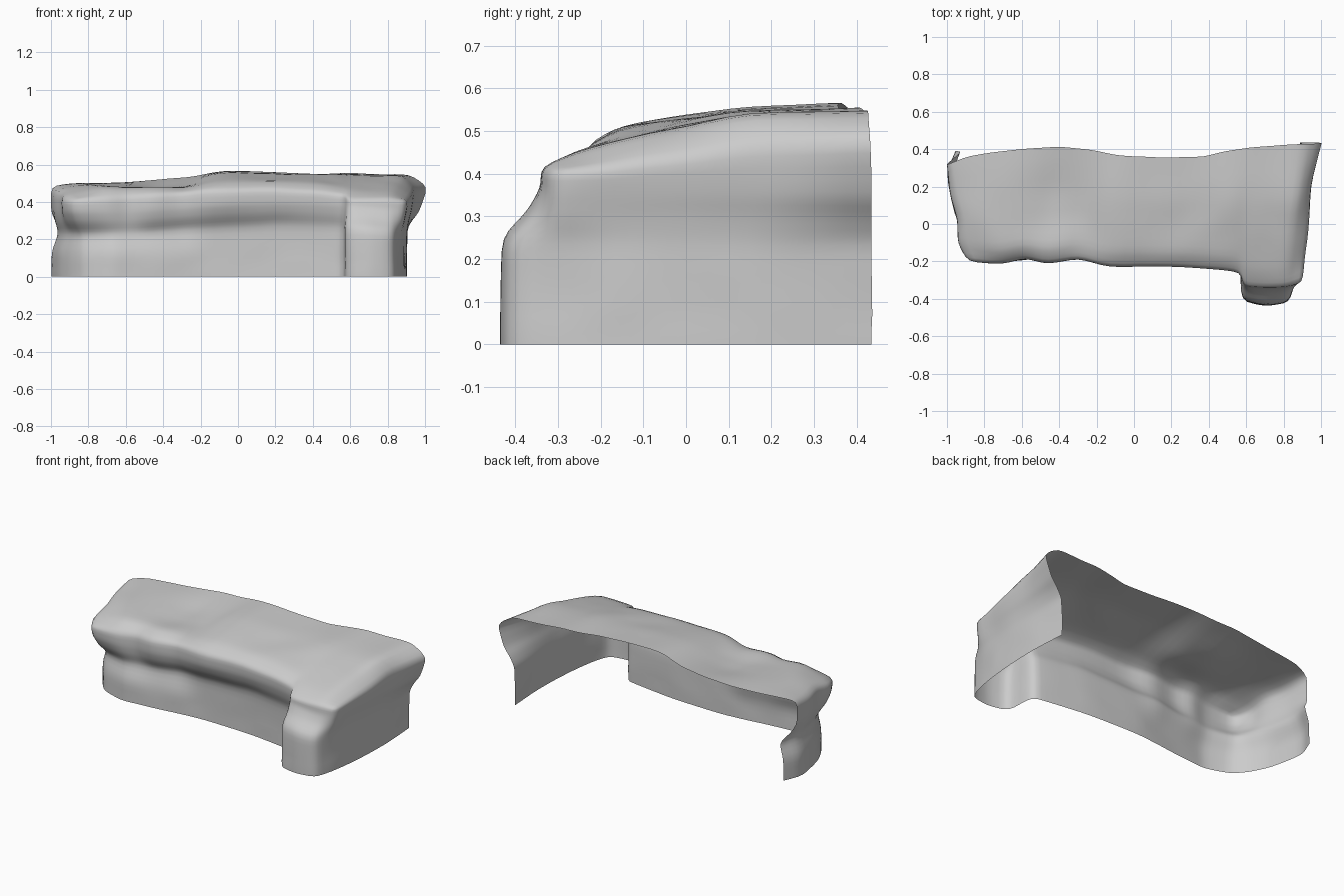
import bpy
import bmesh
from math import sin
from mathutils import Vector, noise

cube = bpy.data.objects.get("Cube")
if cube:
    bpy.data.objects.remove(cube, do_unlink=True)

# Overhanging rim, from the back left corner round the front to the back right
rim = [Vector(p) for p in (
    (-1.003, .315, .48), (-.985, .16, .47), (-.945, .02, .455), (-.945, -.1, .43),
    (-.89, -.205, .415), (-.7, -.215, .42), (-.58, -.185, .43), (-.46, -.215, .44),
    (-.3, -.185, .45), (-.14, -.235, .465), (.2, -.225, .47), (.45, -.245, .455),
    (.565, -.26, .44), (.59, -.33, .415), (.7, -.338, .42), (.81, -.338, .42),
    (.9, -.315, .41), (.92, -.17, .42), (.94, .0, .445), (.95, .2, .475),
    (1.017, .432, .48))]

# Foot of the wall, with the buttress standing out near the right end
foot = [Vector(p + (0,)) for p in (
    (-.955, .39), (-1.005, .27), (-.96, .05), (-.9, -.07),
    (-.83, -.15), (-.68, -.2), (-.57, -.19), (-.45, -.18),
    (-.3, -.16), (-.14, -.145), (.2, -.155), (.45, -.19),
    (.57, -.21), (.573, -.41), (.7, -.44), (.83, -.42),
    (.865, -.3), (.885, -.17), (.9, .0), (.905, .2), (.89, .435))]

# Back edge of the top, between the two corners
back = [Vector(p) for p in (
    (-.88, .365, .5), (-.66, .395, .5), (-.42, .415, .52), (-.24, .4, .535),
    (-.08, .365, .568), (.2, .355, .558), (.38, .36, .55), (.5, .39, .55),
    (.62, .41, .555), (.76, .42, .55), (.92, .428, .545))]

# Heights across the top, in rows from front to back
heights = (
    (.48, .48, .485, .475, .51, .515, .505, .48, .46, .46, .46),
    (.495, .485, .468, .48, .54, .53, .525, .525, .51, .505, .505),
    (.5, .5, .475, .505, .56, .55, .545, .55, .54, .54, .545))
depths = (.13, .39, .63)

LEFT, RIGHT, LAST = 4, 16, 20
bm = bmesh.new()


def add_row(points):
    return [bm.verts.new(p) for p in points]


def skin(rows):
    for low, high in zip(rows, rows[1:]):
        for i in range(len(low) - 1):
            bm.faces.new((low[i], low[i + 1], high[i + 1], high[i]))


def wall_row(height, blend, squeeze=0.0):
    """Row of the wall: blend 0 follows the rim, 1 follows the foot."""
    row = []
    for i, (r, f) in enumerate(zip(rim, foot)):
        # The right side tucks in higher up than the front
        p = r.lerp(f, blend ** .35 if i > RIGHT else blend)
        # The left end is pinched under the lip
        if i < LEFT:
            p.x += squeeze
        elif p.x < -.2:
            p.y += squeeze
        p.z = height + (.025 * sin(p.x * 3.2 + .9) if height > .2 else 0)
        row.append(p)
    return add_row(row)


# Wall: foot, belly, recess, underside of the lip, face of the lip, rim
rim_row = add_row(rim)
skin([
    wall_row(0, 1),
    wall_row(.13, 1.02),
    wall_row(.25, .95, .035),
    wall_row(.315, .35, .01),
    wall_row(.37, .05),
    rim_row])

# Top: a net stretched between the front rim and the back edge
top = [rim_row[LEFT:RIGHT + 1]]
for k, (depth, levels) in enumerate(zip(depths, heights), start=1):
    inner = []
    for i, (b, z) in enumerate(zip(back, levels)):
        p = rim[LEFT + 1 + i].lerp(b, depth)
        p.z = z
        inner.append(p)
    top.append([rim_row[LEFT - k]] + add_row(inner) + [rim_row[RIGHT + k]])
top.append([rim_row[0]] + add_row(back) + [rim_row[LAST]])
skin(top)

# Slight creases keep the chipped, angular look
crease = bm.edges.layers.float.new("crease_edge")
for edge in bm.edges:
    edge[crease] = .32

cage = bpy.data.meshes.new("rock_cage")
bm.to_mesh(cage)
bm.free()
ledge = bpy.data.objects.new("rock_ledge", cage)
bpy.context.collection.objects.link(ledge)

# Round the cage
rounding = ledge.modifiers.new("rounding", "SUBSURF")
rounding.levels = rounding.render_levels = 2
rounding.boundary_smooth = "PRESERVE_CORNERS"
bpy.context.view_layer.update()
mesh = bpy.data.meshes.new_from_object(
    ledge.evaluated_get(bpy.context.evaluated_depsgraph_get()))
ledge.modifiers.clear()
ledge.data = mesh
mesh.name = "rock_ledge"

# Weather the stone slightly
for v in mesh.vertices:
    if v.co.z > .05:
        v.co += noise.noise_vector(v.co * 6) * .004

# Plain grey stone
stone = bpy.data.materials.new("grey_stone")
stone.use_nodes = True
colour = (.6, .6, .6, 1)
stone.diffuse_color = colour
stone.node_tree.nodes["Principled BSDF"].inputs["Base Color"].default_value = colour
mesh.materials.clear()
mesh.materials.append(stone)
for face in mesh.polygons:
    face.use_smooth = True
